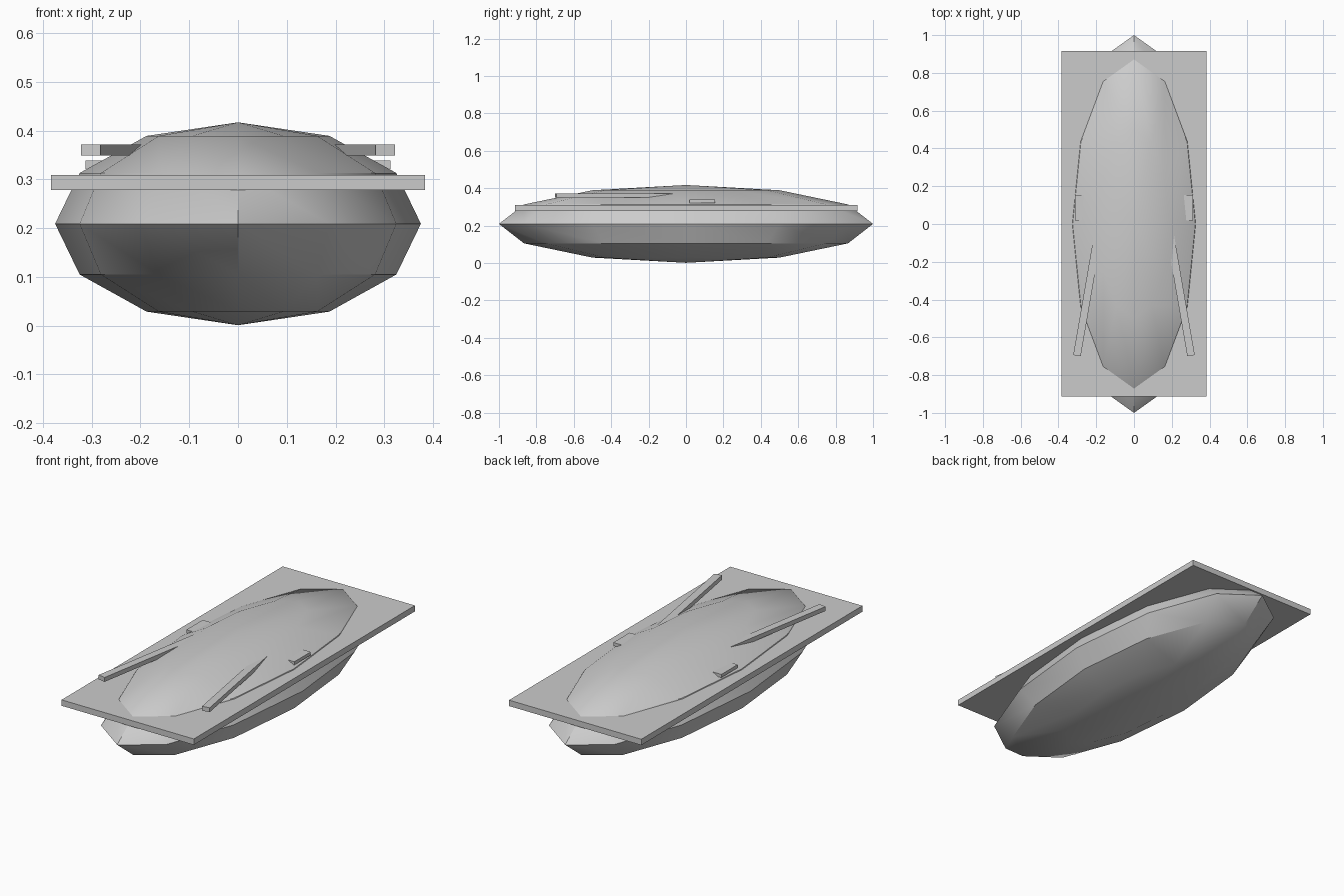
import bpy, math

cube = bpy.data.objects.get("Cube")
if cube:
    bpy.data.objects.remove(cube, do_unlink=True)

# Single flat grey
grey = bpy.data.materials.new("plain_grey")
grey.use_nodes = True
COLOUR = (0.6, 0.6, 0.6, 1)
grey.diffuse_color = COLOUR
grey.node_tree.nodes["Principled BSDF"].inputs["Base Color"].default_value = COLOUR


def finish(name, scale):
    ob = bpy.context.object
    ob.name = name
    ob.scale = scale
    bpy.ops.object.transform_apply(location=False, rotation=False, scale=True)
    ob.data.materials.append(grey)
    return ob


def box(name, centre, size, turn=0):
    bpy.ops.mesh.primitive_cube_add(size=1, location=centre, rotation=(0, 0, turn))
    return finish(name, size)


# Hull: stretched low-poly sphere
bpy.ops.mesh.primitive_uv_sphere_add(segments=12, ring_count=6, radius=1, location=(0, 0, 0.209))
finish("hull", (0.375, 1.0, 0.208))
bpy.ops.object.shade_smooth_by_angle(angle=math.radians(30))

# Flat deck through the upper hull
box("deck", (0, 0.002, 0.2935), (0.766, 1.83, 0.031))

# Splayed front bars and small side blocks
LENGTH, TILT = 0.7, math.radians(9.8)
for side, label in ((1, "left"), (-1, "right")):
    x = side * (0.302 - math.sin(TILT) * LENGTH / 2)
    y = -0.697 + math.cos(TILT) * LENGTH / 2
    box(label + "_front_bar", (x, y, 0.3605), (0.04, LENGTH, 0.023), side * TILT)
    box(label + "_side_block", (side * 0.263, 0.087, 0.33), (0.1, 0.135, 0.017))
